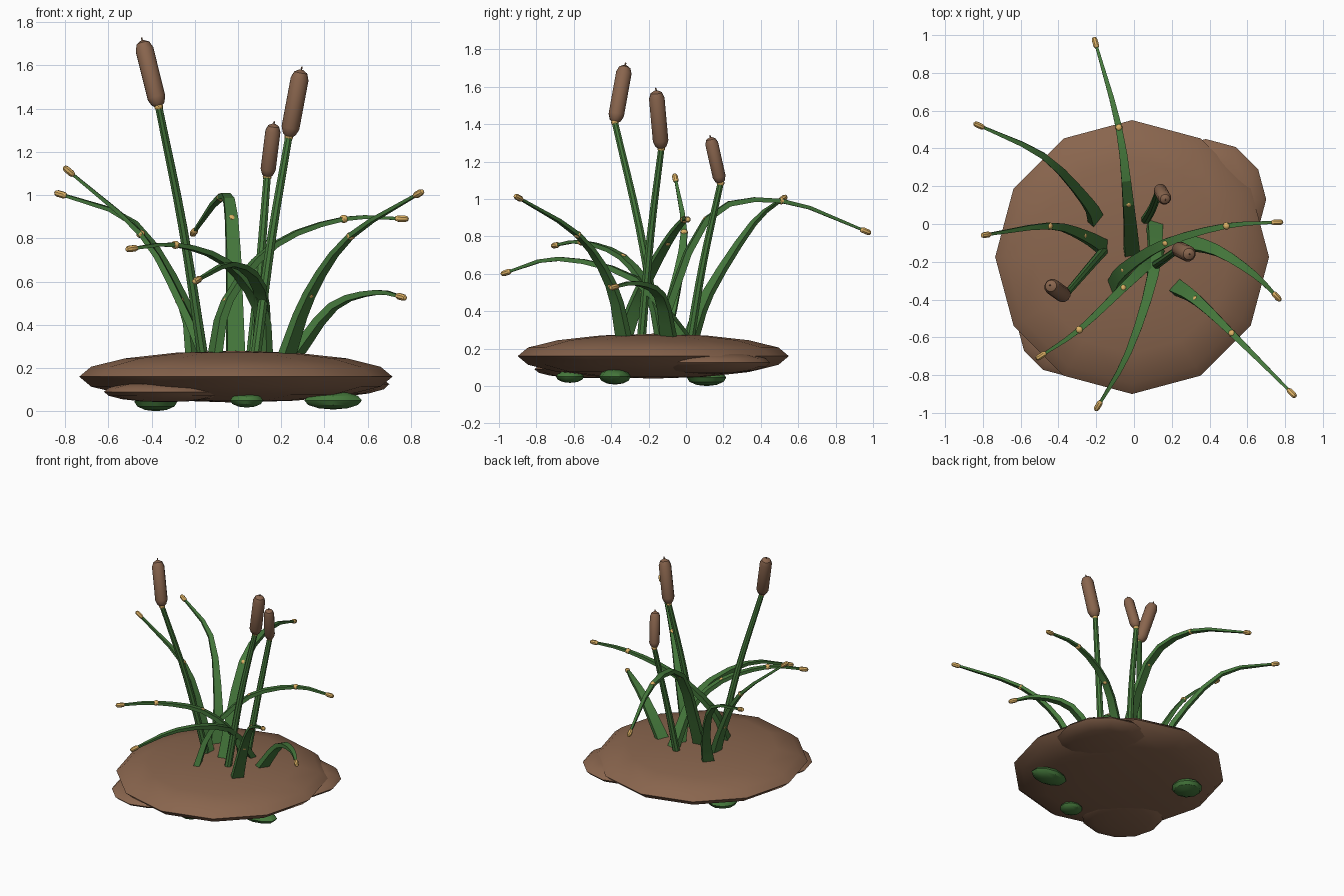
import bpy, bmesh, math
from mathutils import Vector, Matrix

if "Cube" in bpy.data.objects:
    bpy.data.objects.remove(bpy.data.objects["Cube"])


def material(name, rgb):
    m = bpy.data.materials.new(name)
    m.diffuse_color = (*rgb, 1)
    m.use_nodes = True
    m.node_tree.nodes["Principled BSDF"].inputs["Base Color"].default_value = m.diffuse_color
    return m


BROWN = material("brown", (0.25, 0.13, 0.075))
GREEN = material("green", (0.06, 0.19, 0.045))
TAN = material("tan", (0.72, 0.44, 0.13))


def finish(bm, name, mat, angle=35):
    bmesh.ops.recalc_face_normals(bm, faces=bm.faces)
    me = bpy.data.meshes.new(name)
    bm.to_mesh(me)
    bm.free()
    ob = bpy.data.objects.new(name, me)
    bpy.context.collection.objects.link(ob)
    me.materials.append(mat)
    bpy.ops.object.select_all(action='DESELECT')
    ob.select_set(True)
    bpy.context.view_layer.objects.active = ob
    bpy.ops.object.shade_smooth_by_angle(angle=math.radians(angle))


def ellipsoid(name, loc, size, mat, segs=12, rings=8):
    bm = bmesh.new()
    m = Matrix.Translation(loc) @ Matrix.Diagonal((*size, 1))
    bmesh.ops.create_uvsphere(bm, u_segments=segs, v_segments=rings, radius=1, matrix=m)
    finish(bm, name, mat)


def bead(name, loc):
    ellipsoid(name, loc, (0.021, 0.021, 0.019), TAN, 8, 6)


def smooth_path(pts, steps):
    """Catmull-Rom curve through a few control points."""
    p = [Vector(q) for q in pts]
    p = [2 * p[0] - p[1]] + p + [2 * p[-1] - p[-2]]
    out = []
    for a, b, c, d in zip(p, p[1:], p[2:], p[3:]):
        for k in range(steps):
            t = k / steps
            out.append(0.5 * (2 * b + (c - a) * t + (2 * a - 5 * b + 4 * c - d) * t * t
                              + (3 * b - a - 3 * c + d) * t ** 3))
    return out + [p[-2]]


def sweep(name, path, radii, sides, mat, side=Vector((1, 0, 0)), angle=35):
    """Loft elliptical rings along a path; radii are (half width, half thickness)."""
    bm = bmesh.new()
    rings = []
    for i, c in enumerate(path):
        d = (path[min(i + 1, len(path) - 1)] - path[max(i - 1, 0)]).normalized()
        u = (side - d * side.dot(d)).normalized()
        v = d.cross(u)
        w, t = radii[i]
        rings.append([bm.verts.new(c + u * w * math.cos(a) + v * t * math.sin(a))
                      for a in (2 * math.pi * (k + 0.5) / sides for k in range(sides))])
    for r, s in zip(rings, rings[1:]):
        for k in range(sides):
            bm.faces.new((r[k], r[(k + 1) % sides], s[(k + 1) % sides], s[k]))
    bm.faces.new(rings[0])
    bm.faces.new(rings[-1])
    finish(bm, name, mat, angle)


def capsule(name, a, b, r, sides, mat, side=Vector((1, 0, 0))):
    """Round-ended rod from a to b."""
    a, b = Vector(a), Vector(b)
    cap = min(r / (b - a).length, 0.4)
    prof = [(0, .35), (cap * .3, .72), (cap, 1), (1 - cap, 1), (1 - cap * .3, .72), (1, .2)]
    sweep(name, [a.lerp(b, f) for f, q in prof], [(r * q, r * q) for f, q in prof], sides, mat, side)


# Mud mound with two low side lumps
ellipsoid("mud_mound", (-0.01, -0.175, 0.16), (0.725, 0.725, 0.12), BROWN)
ellipsoid("mud_lump_right", (0.38, 0.13, 0.125), (0.32, 0.32, 0.06), BROWN)
ellipsoid("mud_lump_front", (-0.34, -0.53, 0.09), (0.28, 0.28, 0.048), BROWN)

# Moss patches underneath
for i, (x, y, rx, ry, rz) in enumerate([(-0.38, 0.11, 0.105, 0.105, 0.045),
                                        (0.04, -0.62, 0.08, 0.075, 0.033),
                                        (0.44, -0.38, 0.14, 0.085, 0.042)]):
    ellipsoid(f"moss_{i}", (x, y, 0.05 if i else 0.045), (rx, ry, rz), GREEN, 10, 6)

# Cattail stalks and seed heads: base, middle, neck, top
CATTAILS = [
    ((-0.16, -0.14, 0.24), (-0.255, -0.25, 0.85), (-0.367, -0.38, 1.41), (-0.443, -0.325, 1.715)),
    ((0.08, -0.24, 0.24), (0.155, -0.19, 0.8), (0.235, -0.132, 1.27), (0.293, -0.16, 1.58)),
    ((0.06, 0.02, 0.24), (0.1, 0.09, 0.65), (0.135, 0.185, 1.085), (0.166, 0.13, 1.33)),
]
for i, (base, mid, neck, top) in enumerate(CATTAILS):
    path = smooth_path([base, mid, neck], 4)
    n = len(path) - 1
    sweep(f"stalk_{i}", path, [(0.026 - 0.008 * k / n,) * 2 for k in range(n + 1)], 8, GREEN)
    capsule(f"seed_head_{i}", neck, top, 0.036 if i == 2 else 0.043, 12, BROWN)
    axis = Vector(top) - Vector(neck)
    capsule(f"seed_spike_{i}", top, Vector(top) + axis * 0.05, 0.004, 6, BROWN)
    bead(f"neck_bead_{i}", neck)

# Arching blades: base, points along the arch (where beads sit), tip
BLADES = {
    "back": [(-0.01, -0.16, .24), (-0.03, .11, .89), (-0.08, .51, .99), (-0.21, .98, .82)],
    "back_left": [(-0.2, .02, .24), (-0.25, .12, .5), (-0.48, .36, .87), (-0.84, .53, 1.01)],
    "left": [(-0.15, -0.13, .24), (-0.27, -0.06, .51), (-0.45, -0.01, .82), (-0.8, -0.06, 1.125)],
    "front_left": [(.12, -0.12, .24), (.1, -0.18, .48), (-0.06, -0.34, .69), (-0.29, -0.56, .77),
                   (-0.51, -0.71, .75)],
    "front": [(.11, .01, .24), (.1, -0.27, .57), (-0.03, -0.68, .68), (-0.2, -0.98, .6)],
    "front_right": [(.22, -0.33, .24), (.33, -0.4, .54), (.52, -0.58, .81), (.85, -0.91, 1.015)],
    "low_right": [(.25, -0.09, .24), (.44, -0.14, .485), (.64, -0.27, .55), (.77, -0.4, .525)],
    "right": [(-0.11, -0.34, .24), (-0.05, -0.24, .51), (.17, -0.1, .77), (.49, -0.01, .89),
              (.78, .01, .89)],
}
BARE = ("back_left", "front", "low_right")
for name, pts in BLADES.items():
    path = smooth_path(pts, 3)
    n = len(path) - 1
    out = path[-1] - path[0]
    side = Vector((out.y, -out.x, 0)).normalized()
    radii = [(0.05 * (1 - k / n) ** 1.1 + 0.009, 0.02 * (1 - k / n) + 0.009) for k in range(n + 1)]
    sweep(f"blade_{name}", path, radii, 4, GREEN, side, 20)
    # Tan tip and beads along the blade
    d = (path[-1] - path[-2]).normalized()
    capsule(f"tip_{name}", path[-1] - d * 0.055, path[-1] + d * 0.01, 0.016, 8, TAN, side)
    for k, p in enumerate(pts[1:-1]):
        if name not in BARE and not (name == "front_left" and k == 0):
            bead(f"bead_{name}_{k}", p)
